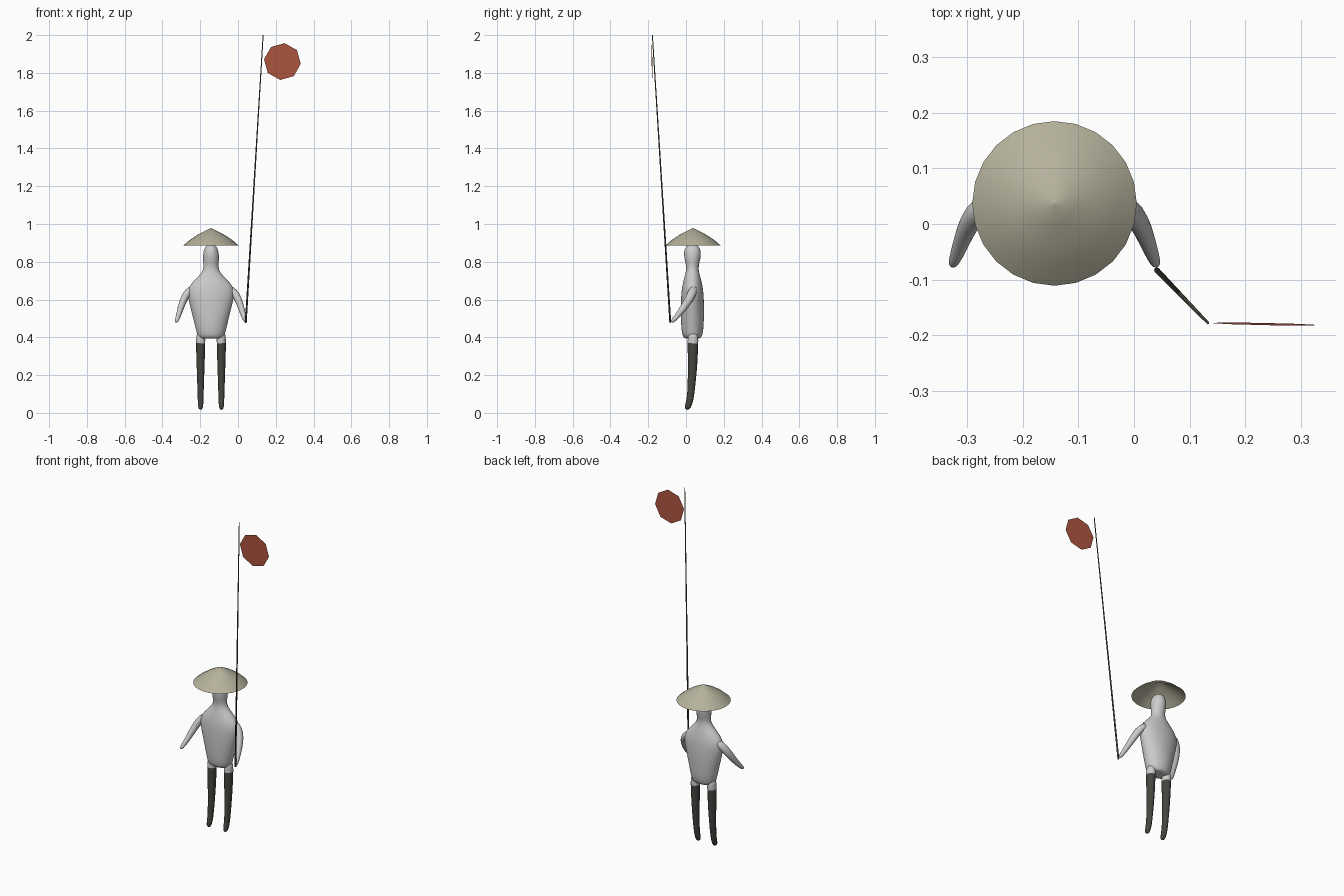
import bpy, bmesh
from math import sin, cos, pi, radians
from mathutils import Vector

AX = -0.143  # symmetry axis of the figure


def material(name, rgb):
    m = bpy.data.materials.new(name)
    m.diffuse_color = (*rgb, 1)
    return m


def finish(name, bm, mats=(), smooth=True, loc=(AX, 0, 0)):
    bmesh.ops.recalc_face_normals(bm, faces=bm.faces)
    me = bpy.data.meshes.new(name)
    bm.to_mesh(me)
    bm.free()
    for m in mats:
        me.materials.append(m)
    for p in me.polygons:
        p.use_smooth = smooth
    ob = bpy.data.objects.new(name, me)
    ob.location = loc
    bpy.context.collection.objects.link(ob)
    return ob


def loft(sections, n, cap_start=True, cap_end=True):
    """Sections are (x, y, z, rx, ry), rings are set square to the path."""
    bm = bmesh.new()
    pts = [Vector(s[:3]) for s in sections]
    rings = []
    for i, s in enumerate(sections):
        t = (pts[min(i + 1, len(pts) - 1)] - pts[max(i - 1, 0)]).normalized()
        u = Vector((1, 0, 0))
        u = (u - t * u.dot(t)).normalized()
        v = t.cross(u)
        rings.append([bm.verts.new(pts[i] + u * s[3] * cos(2 * pi * k / n)
                                   + v * s[4] * sin(2 * pi * k / n)) for k in range(n)])
    for a, b in zip(rings, rings[1:]):
        for k in range(n):
            bm.faces.new((a[k], a[(k + 1) % n], b[(k + 1) % n], b[k]))
    if cap_start:
        bm.faces.new(rings[0])
    if cap_end:
        bm.faces.new(rings[-1])
    return bm


def soften(ob, mirror=False):
    if mirror:
        ob.modifiers.new("Mirror", 'MIRROR')
    ob.modifiers.new("Subdivision", 'SUBSURF').levels = 1
    ob.modifiers["Subdivision"].render_levels = 1


straw = material("straw", (0.46, 0.44, 0.33))
dark = material("dark_cloth", (0.06, 0.06, 0.05))
wood = material("pole_wood", (0.10, 0.09, 0.06))
red = material("red", (0.42, 0.09, 0.05))
grey = material("grey", (0.8, 0.8, 0.8))

# Torso, neck and head in one smooth form
body = loft([
    (0, 0.034, 0.393, 0.050, 0.034), (0, 0.034, 0.397, 0.070, 0.050),
    (0, 0.034, 0.430, 0.079, 0.059), (0, 0.034, 0.505, 0.097, 0.063),
    (0, 0.034, 0.575, 0.116, 0.063), (0, 0.034, 0.635, 0.129, 0.060),
    (0, 0.034, 0.672, 0.118, 0.055), (0, 0.034, 0.710, 0.083, 0.046),
    (0, 0.034, 0.745, 0.046, 0.035), (0, 0.034, 0.775, 0.039, 0.032),
    (0, 0.034, 0.815, 0.044, 0.044), (0, 0.034, 0.855, 0.042, 0.047),
    (0, 0.034, 0.882, 0.030, 0.036), (0, 0.034, 0.894, 0.010, 0.012)], 16)
soften(finish("body", body))

# Arms reaching forward
arm = loft([
    (0.090, 0.045, 0.665, 0.018, 0.020), (0.122, 0.035, 0.640, 0.022, 0.025),
    (0.145, 0.017, 0.602, 0.021, 0.024), (0.160, -0.012, 0.557, 0.018, 0.020),
    (0.172, -0.045, 0.515, 0.014, 0.015), (0.181, -0.068, 0.489, 0.011, 0.012),
    (0.184, -0.076, 0.480, 0.006, 0.006)], 10)
soften(finish("arms", arm), mirror=True)

# Legs with dark cloth below the hip, toes curving forward
leg = loft([
    (0.054, 0.037, 0.430, 0.020, 0.024), (0.054, 0.037, 0.400, 0.026, 0.030),
    (0.055, 0.037, 0.370, 0.026, 0.030), (0.055, 0.036, 0.330, 0.025, 0.029),
    (0.055, 0.035, 0.240, 0.022, 0.026), (0.055, 0.028, 0.130, 0.018, 0.021),
    (0.055, 0.022, 0.070, 0.016, 0.019), (0.055, 0.010, 0.032, 0.015, 0.019),
    (0.055, 0.000, 0.018, 0.008, 0.010)], 10)
for f in leg.faces:
    f.material_index = 1 if f.calc_center_median().z < 0.37 else 0
soften(finish("legs", leg, [grey, dark]), mirror=True)

# Open conical hat
hat = loft([
    (0, 0.037, 0.885, 0.148, 0.148), (0, 0.037, 0.916, 0.112, 0.112),
    (0, 0.037, 0.940, 0.076, 0.076), (0, 0.037, 0.960, 0.038, 0.038),
    (0, 0.037, 0.978, 0.001, 0.001)], 24, cap_start=False)
finish("hat", hat, [straw])

# Long thin tapering pole
pole = loft([(0.041, -0.083, 0.475, 0.005, 0.005),
             (0.133, -0.178, 2.0, 0.0025, 0.0025)], 8)
finish("pole", pole, [wood], loc=(0, 0, 0))

# Flat eight-sided signal disc beside the pole top
disc = bmesh.new()
ring = []
for k in range(8):
    a = radians(-7 + 45 * k)
    ring.append(disc.verts.new((0.098 * cos(a), -0.002 * cos(a) - 0.002 * sin(a), 0.098 * sin(a))))
disc.faces.new(ring)
finish("signal_disc", disc, [red], smooth=False, loc=(0.235, -0.18, 1.86))
